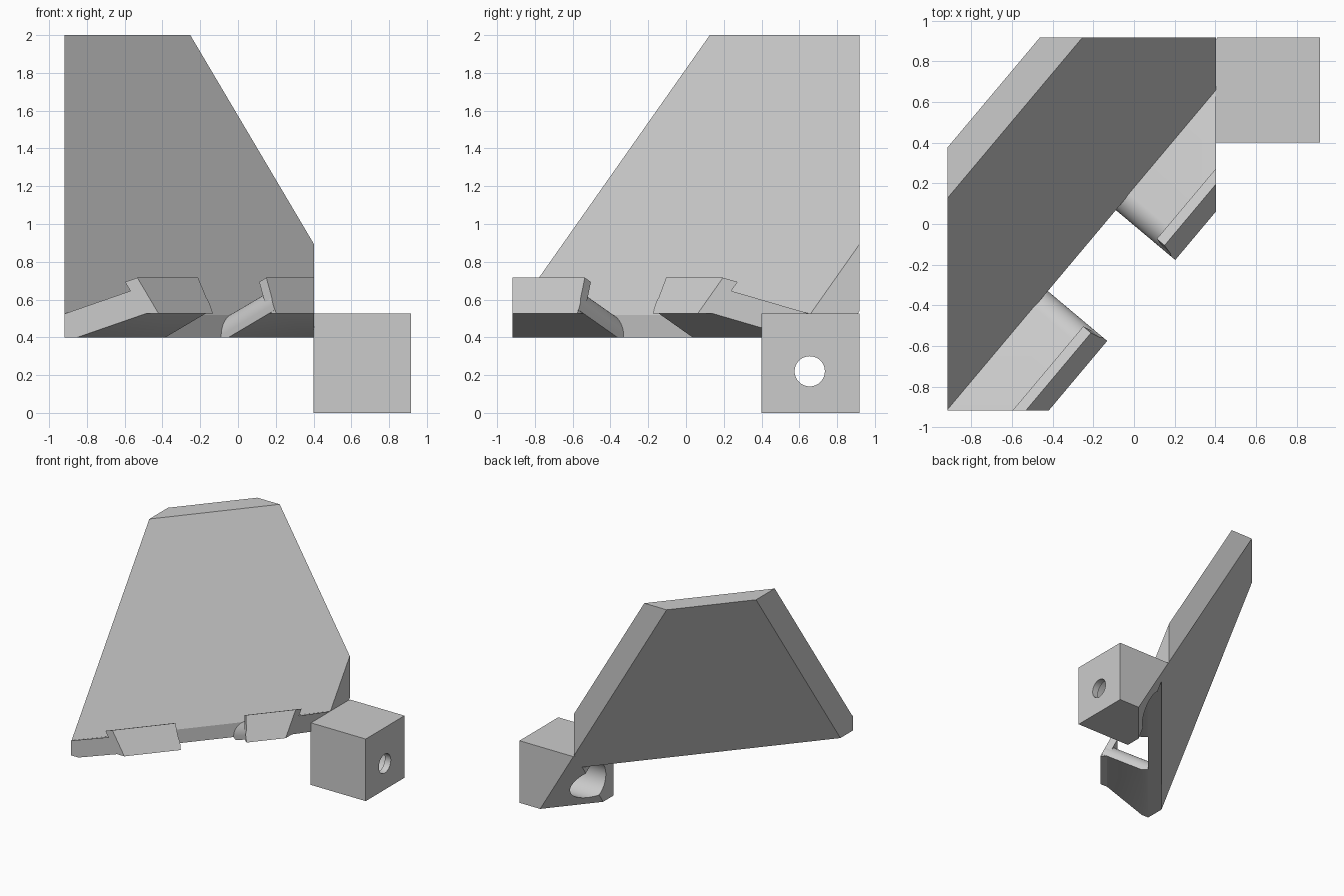
import bpy, bmesh, math
from mathutils import Vector as V, Matrix

if "Cube" in bpy.data.objects:
    bpy.data.objects.remove(bpy.data.objects["Cube"])

# Local frame of the leaning plate: u along it, n its front normal, q up its face
n = V((1.69, -1.42, 1)).normalized()
v = V((1.69, -1.42, 0)).normalized()
u = V((1.42, 1.69, 0)).normalized()
q = n.cross(u)
q = q if q.z > 0 else -q
X, Y, Z = V((1, 0, 0)), V((0, 1, 0)), V((0, 0, 1))
FRONT, BACK = V((.4, .92, .9)), V((-.46, .92, 2))
CORNER = V((-.918, -.918, .525))


def convex_part(name, planes):
    """Carve a block by planes (point, outward normal)."""
    bm = bmesh.new()
    bmesh.ops.create_cube(bm, size=7)
    for p, d in planes:
        r = bmesh.ops.bisect_plane(bm, geom=bm.verts[:] + bm.edges[:] + bm.faces[:],
                                   dist=1e-6, plane_co=p, plane_no=d, clear_outer=True)
        edges = [e for e in r['geom_cut']
                 if isinstance(e, bmesh.types.BMEdge) and e.is_boundary]
        if edges:
            bmesh.ops.edgeloop_fill(bm, edges=edges)
    bmesh.ops.recalc_face_normals(bm, faces=bm.faces[:])
    me = bpy.data.meshes.new(name)
    bm.to_mesh(me)
    bm.free()
    ob = bpy.data.objects.new(name, me)
    bpy.context.collection.objects.link(ob)
    return ob


def smooth(ob):
    bpy.ops.object.select_all(action='DESELECT')
    ob.select_set(True)
    bpy.context.view_layer.objects.active = ob
    bpy.ops.object.shade_smooth_by_angle(angle=math.radians(25))


def bounds(x0, x1, y0, y1, z0, z1):
    return [(X * x0, -X), (X * x1, X), (Y * y0, -Y), (Y * y1, Y), (Z * z0, -Z), (Z * z1, Z)]


# Leaning plate
convex_part("leaning_plate", bounds(-.918, .403, -.918, .918, .4, 2)
            + [(FRONT, n), (BACK, -n), (CORNER, v)])

# Two hooked tabs along the lower edge, rounded at the ends facing the gap
R, STEPS = .11, 12
outer = V((-.42, -.918, .525))
for name, side, end in (("left", 1, -.525), ("right", -1, -.005)):
    e = u * side
    centre = u * (end - side * R) + q * (CORNER.dot(q) - R)
    arc = []
    for i in range(STEPS + 1):
        a = math.pi / 2 * i / STEPS
        d = e * math.cos(a) + q * math.sin(a)
        arc.append((centre + d * R, d))
    body = convex_part(name + "_tab", bounds(-.918, .403, -.918, .918, .4, 1)
                       + [(CORNER - v * .02, -v), (outer, n), (V((-.85, -.918, .4)), -q)] + arc)
    smooth(body)
    convex_part(name + "_tab_lip", bounds(-.918, .403, -.918, .918, .525, 1)
                + [(outer, n), (V((-.59, -.918, .68)), -n), (V((-.535, -.918, .715)), q),
                   (u * end + q * (outer.dot(q)), e + q * .1)])

# Mounting block, trimmed flush with the plate's back
block = convex_part("mounting_block", bounds(.4, .915, .4, .918, 0, .525) + [(BACK, -n)])


def bore(name, radius, x0, x1):
    bpy.ops.mesh.primitive_cylinder_add(vertices=48, radius=radius, depth=x1 - x0,
                                        location=((x0 + x1) / 2, .655, .22),
                                        rotation=(0, math.pi / 2, 0))
    cutter = bpy.context.object
    cutter.name = name
    m = block.modifiers.new(name, 'BOOLEAN')
    m.operation, m.solver, m.object = 'DIFFERENCE', 'EXACT', cutter
    bpy.context.view_layer.objects.active = block
    bpy.ops.object.modifier_apply(modifier=name)
    bpy.data.objects.remove(cutter)


# Screw hole with a wider pocket behind it
bore("head_pocket", .155, .1, .86)
bore("screw_hole", .08, .5, 1.1)
smooth(block)
